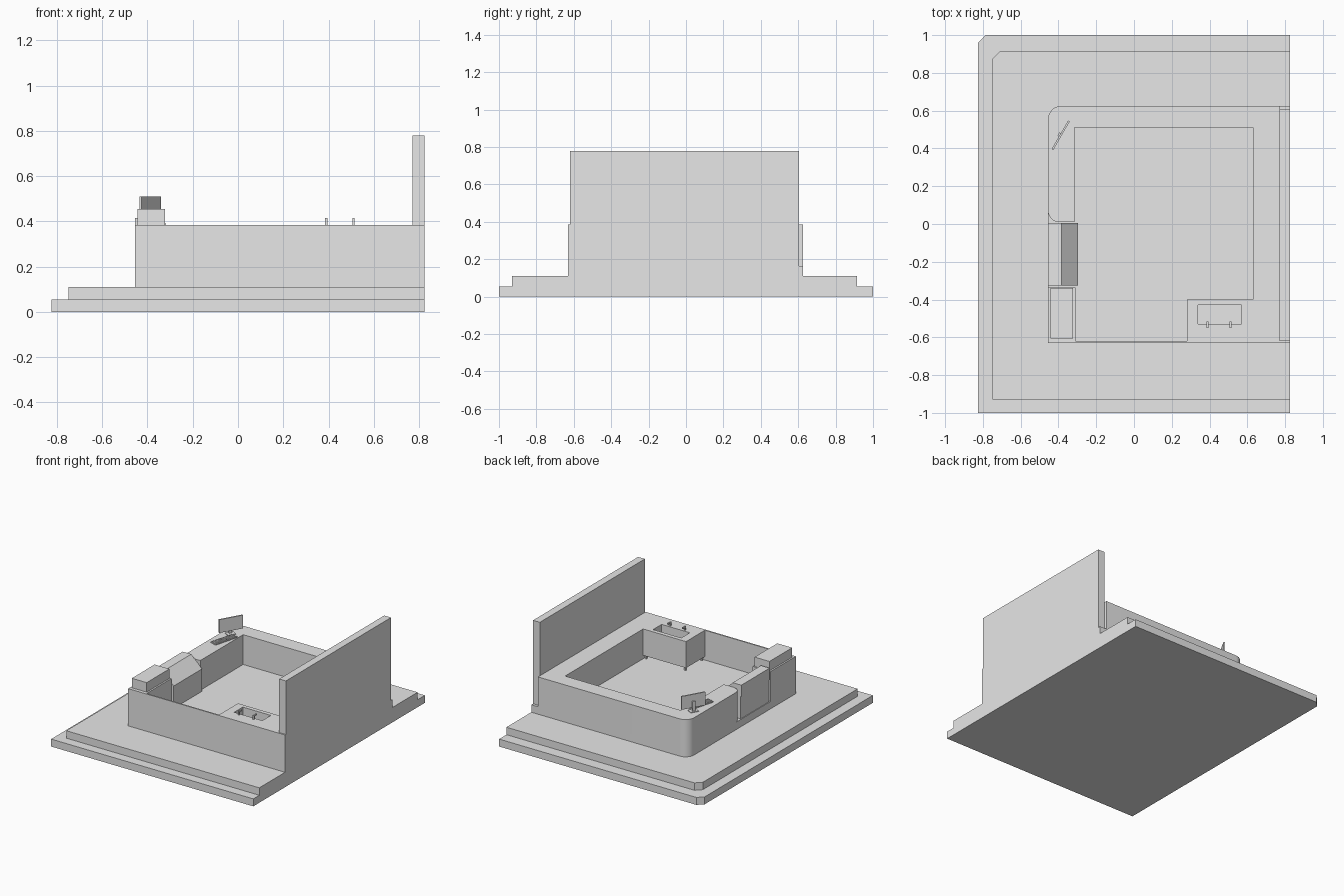
import bpy, bmesh, math
from mathutils import Matrix, Vector

old = bpy.data.objects.get("Cube")
if old:
    bpy.data.objects.remove(old, do_unlink=True)

GREY = bpy.data.materials.new("plain grey")
GREY.use_nodes = True
GREY.diffuse_color = (0.8, 0.8, 0.8, 1)
GREY.node_tree.nodes["Principled BSDF"].inputs["Base Color"].default_value = (0.8, 0.8, 0.8, 1)


def finish(name, bm, smooth=False):
    bmesh.ops.recalc_face_normals(bm, faces=bm.faces)
    mesh = bpy.data.meshes.new(name)
    bm.to_mesh(mesh)
    bm.free()
    mesh.materials.append(GREY)
    obj = bpy.data.objects.new(name, mesh)
    bpy.context.collection.objects.link(obj)
    if smooth:
        bpy.ops.object.select_all(action='DESELECT')
        obj.select_set(True)
        bpy.context.view_layer.objects.active = obj
        bpy.ops.object.shade_smooth_by_angle()
    return obj


def add_box(bm, x, y, z):
    centre = Vector(((x[0] + x[1]) / 2, (y[0] + y[1]) / 2, (z[0] + z[1]) / 2))
    size = (x[1] - x[0], y[1] - y[0], z[1] - z[0])
    return bmesh.ops.create_cube(
        bm, size=1, matrix=Matrix.Translation(centre) @ Matrix.Diagonal((*size, 1)))["verts"]


def box(name, x, y, z):
    bm = bmesh.new()
    add_box(bm, x, y, z)
    return finish(name, bm)


def prism(name, outline, z0, z1, smooth=False):
    bm = bmesh.new()
    face = bm.faces.new([bm.verts.new((x, y, z0)) for x, y in outline])
    top = bmesh.ops.extrude_face_region(bm, geom=[face])["geom"]
    verts = [v for v in top if isinstance(v, bmesh.types.BMVert)]
    bmesh.ops.translate(bm, verts=verts, vec=(0, 0, z1 - z0))
    return finish(name, bm, smooth)


def rounded(cx, cy, r, start, end, steps=8):
    angles = [math.radians(start + (end - start) * i / steps) for i in range(steps + 1)]
    return [(cx + r * math.cos(a), cy + r * math.sin(a)) for a in angles]


# Stepped base with one clipped corner
def tier(name, x0, y0, y1, z0, z1, cut=0.04):
    prism(name, [(x0, y0), (0.825, y0), (0.825, y1), (x0 + cut, y1), (x0, y1 - cut)], z0, z1)


tier("lower_step", -0.825, -1, 1, 0, 0.055)
tier("upper_step", -0.75, -0.93, 0.915, 0.055, 0.11)

# Floor slab and counter share the rounded outer corner
FLOOR, TOP = 0.165, 0.385
LEFT, FRONT, BACK = -0.455, -0.63, 0.625
corner = rounded(LEFT + 0.07, BACK - 0.07, 0.07, 90, 180)
prism("floor_slab", corner + [(LEFT, FRONT), (0.825, FRONT), (0.825, BACK)], 0.11, FLOOR, True)
counter_end = rounded(LEFT + 0.06, 0.07, 0.06, 180, 270)
prism("counter", corner + counter_end + [
    (-0.315, 0.01), (-0.315, 0.51), (0.63, 0.51), (0.63, -0.62), (0.77, -0.62), (0.77, BACK)],
    FLOOR, TOP, True)

# Walls
box("tall_wall", (0.77, 0.825), (-0.62, 0.605), (FLOOR, 0.78))
box("front_panel", (-0.31, 0.825), (FRONT, -0.62), (FLOOR, TOP))

# Corner cabinet with a machine on top
box("corner_cabinet", (LEFT, -0.31), (FRONT, -0.335), (FLOOR, TOP))
box("countertop_machine", (-0.443, -0.322), (-0.605, -0.34), (TOP, 0.455))

# Display case with a sloping lid: side profile extruded along y
bm = bmesh.new()
profile = [(-0.45, FLOOR), (-0.45, 0.33), (-0.455, 0.33), (-0.455, 0.415),
           (-0.385, 0.415), (-0.297, 0.33), (-0.297, FLOOR)]
side = bm.faces.new([bm.verts.new((x, -0.325, z)) for x, z in profile])
moved = bmesh.ops.extrude_face_region(bm, geom=[side])["geom"]
bmesh.ops.translate(bm, vec=(0, 0.33, 0),
                    verts=[v for v in moved if isinstance(v, bmesh.types.BMVert)])
finish("display_case", bm)

# Sink cabinet with a sunken basin
bm = bmesh.new()
add_box(bm, (0.28, 0.63), (-0.62, -0.40), (0.19, TOP))
bm.faces.ensure_lookup_table()
top = max(bm.faces, key=lambda f: f.calc_center_median().z)
bmesh.ops.inset_individual(bm, faces=[top], thickness=0.03)
for v in top.verts:
    v.co.x = 0.34 if v.co.x < 0.455 else 0.57
    v.co.y = -0.53 if v.co.y < -0.51 else -0.43
rim = bmesh.ops.extrude_discrete_faces(bm, faces=[top])["faces"]
bmesh.ops.translate(bm, verts=rim[0].verts, vec=(0, 0, -0.06))
bmesh.ops.remove_doubles(bm, verts=bm.verts, dist=0.0001)
finish("sink_cabinet", bm)

bm = bmesh.new()
for x in (0.295, 0.615):
    for y in (-0.605, -0.415):
        add_box(bm, (x - 0.006, x + 0.006), (y - 0.006, y + 0.006), (FLOOR, 0.19))
finish("sink_legs", bm)

# Two taps with spouts over the basin
for side, x in (("right", 0.39), ("left", 0.51)):
    bm = bmesh.new()
    add_box(bm, (x - 0.005, x + 0.005), (-0.55, -0.54), (TOP, 0.415))
    add_box(bm, (x - 0.005, x + 0.005), (-0.54, -0.515), (0.405, 0.415))
    finish(side + "_tap", bm)

# Monitor on a stand, turned towards the inside
bm = bmesh.new()
add_box(bm, (-0.005, 0.005), (-0.087, 0.087), (0.412, 0.51))
add_box(bm, (-0.014, -0.005), (-0.01, 0.01), (TOP, 0.46))
add_box(bm, (-0.025, 0.02), (-0.03, 0.03), (TOP, 0.39))
monitor = finish("monitor", bm)
monitor.location = (-0.388, 0.47, 0)
monitor.rotation_euler.z = math.radians(-30)

# Keyboard with rows of keys
bm = bmesh.new()
add_box(bm, (-0.026, 0.026), (-0.094, 0.094), (TOP, 0.392))
for row in range(4):
    for col in range(13):
        x, y = -0.018 + row * 0.012, -0.084 + col * 0.014
        add_box(bm, (x - 0.0045, x + 0.0045), (y - 0.0055, y + 0.0055), (0.392, 0.396))
keyboard = finish("keyboard", bm)
keyboard.location = (-0.37, 0.365, 0)
keyboard.rotation_euler.z = math.radians(-15)
